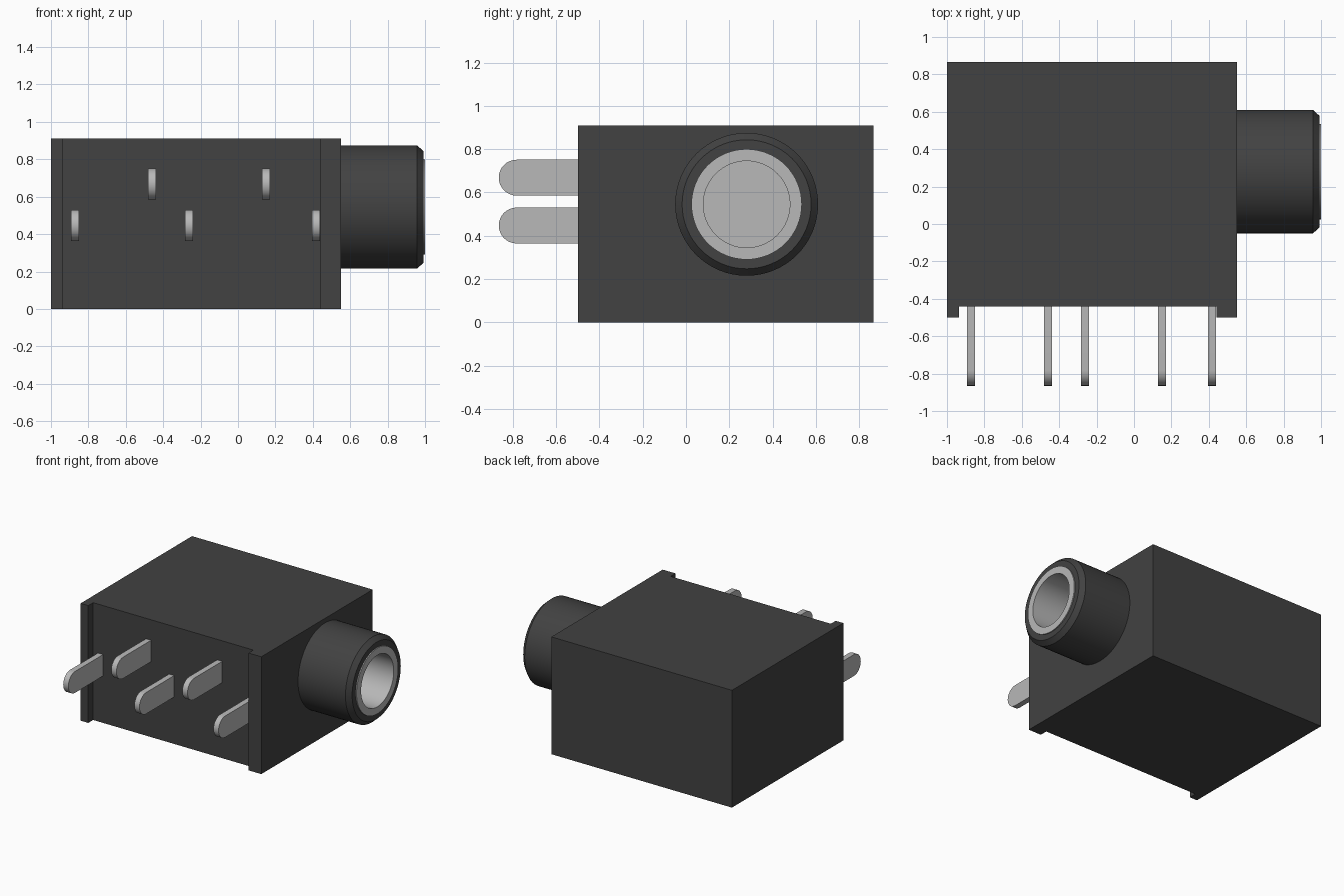
import bpy, bmesh, math
from mathutils import Matrix, Vector

if "Cube" in bpy.data.objects:
    bpy.data.objects.remove(bpy.data.objects["Cube"], do_unlink=True)


def material(name, rgb, rough):
    m = bpy.data.materials.new(name)
    m.use_nodes = True
    m.diffuse_color = (*rgb, 1)
    b = m.node_tree.nodes["Principled BSDF"]
    b.inputs["Base Color"].default_value = (*rgb, 1)
    b.inputs["Roughness"].default_value = rough
    return m


black = material("black plastic", (0.054, 0.054, 0.054), 0.6)
metal = material("silver metal", (0.48, 0.48, 0.48), 0.4)


def make_object(name, bm, mat, smooth=False):
    bmesh.ops.recalc_face_normals(bm, faces=bm.faces)
    me = bpy.data.meshes.new(name)
    bm.to_mesh(me)
    bm.free()
    me.materials.append(mat)
    ob = bpy.data.objects.new(name, me)
    bpy.context.collection.objects.link(ob)
    if smooth:
        bpy.ops.object.select_all(action='DESELECT')
        ob.select_set(True)
        bpy.context.view_layer.objects.active = ob
        bpy.ops.object.shade_smooth_by_angle(angle=math.radians(30))
    return ob


def extrude(name, points, direction, mat, smooth=False):
    """Extrude a closed planar outline along a direction."""
    bm = bmesh.new()
    face = bm.faces.new([bm.verts.new(p) for p in points])
    new = bmesh.ops.extrude_face_region(bm, geom=[face])["geom"]
    bmesh.ops.translate(bm, vec=direction,
                        verts=[v for v in new if isinstance(v, bmesh.types.BMVert)])
    return make_object(name, bm, mat, smooth)


AXIS_Y, AXIS_Z = 0.28, 0.545


def lathe(name, profile, mat, segments=64):
    """Spin a closed (x, radius) profile about the socket axis."""
    bm = bmesh.new()
    vs = [bm.verts.new((x, AXIS_Y, AXIS_Z + r)) for x, r in profile]
    edges = [bm.edges.new((vs[i], vs[(i + 1) % len(vs)])) for i in range(len(vs))
             if profile[i][1] > 0 or profile[(i + 1) % len(vs)][1] > 0]
    bmesh.ops.spin(bm, geom=vs + edges, cent=(0, AXIS_Y, AXIS_Z), axis=(1, 0, 0),
                   angle=math.tau, steps=segments, use_duplicate=False)
    bmesh.ops.remove_doubles(bm, verts=bm.verts, dist=1e-5)
    return make_object(name, bm, mat, True)


# Housing: block with a shallow recess between two front ribs
outline = [(-1, -0.5), (-0.935, -0.5), (-0.935, -0.44), (0.44, -0.44),
           (0.44, -0.5), (0.55, -0.5), (0.55, 0.865), (-1, 0.865)]
housing = extrude("housing", [(x, y, 0) for x, y in outline], (0, 0, 0.91), black)

# Bore through the housing's side for the socket
cutter = lathe("bore_cutter", [(-0.7, 0), (-0.7, 0.25), (0.8, 0.25), (0.8, 0)], black)
cutter.hide_render = True
cut = housing.modifiers.new("bore", 'BOOLEAN')
cut.operation = 'DIFFERENCE'
cut.solver = 'EXACT'
cut.object = cutter
bpy.ops.object.select_all(action='DESELECT')
housing.select_set(True)
bpy.context.view_layer.objects.active = housing
bpy.ops.object.modifier_apply(modifier=cut.name)
bpy.data.objects.remove(cutter, do_unlink=True)

# Round collar with a chamfered rim
lathe("collar", [(0.54, 0.25), (0.54, 0.33), (0.957, 0.33), (0.992, 0.298), (0.992, 0.25)], black)

# Metal lining: slightly proud lip and a closed blind bore
lathe("socket_lining", [(-0.69, 0), (-0.69, 0.2), (1.0, 0.2), (1.0, 0.255),
                        (0.56, 0.255), (0.56, 0.25), (-0.7, 0.25), (-0.7, 0)], metal)

# Flat terminal pins with rounded tips
R, W = 0.083, 0.044
for i, (x, z) in enumerate([(-0.872, 0.447), (-0.46, 0.668), (-0.262, 0.447),
                            (0.15, 0.668), (0.417, 0.447)]):
    tip = [(-0.865 + R - R * math.sin(a), z + R * math.cos(a))
           for a in (math.pi * k / 16 for k in range(17))]
    pts = [(-0.43, z + R)] + tip + [(-0.43, z - R)]
    extrude(f"pin_{i + 1}", [(x - W / 2, y, zz) for y, zz in pts], (W, 0, 0), metal, True)
